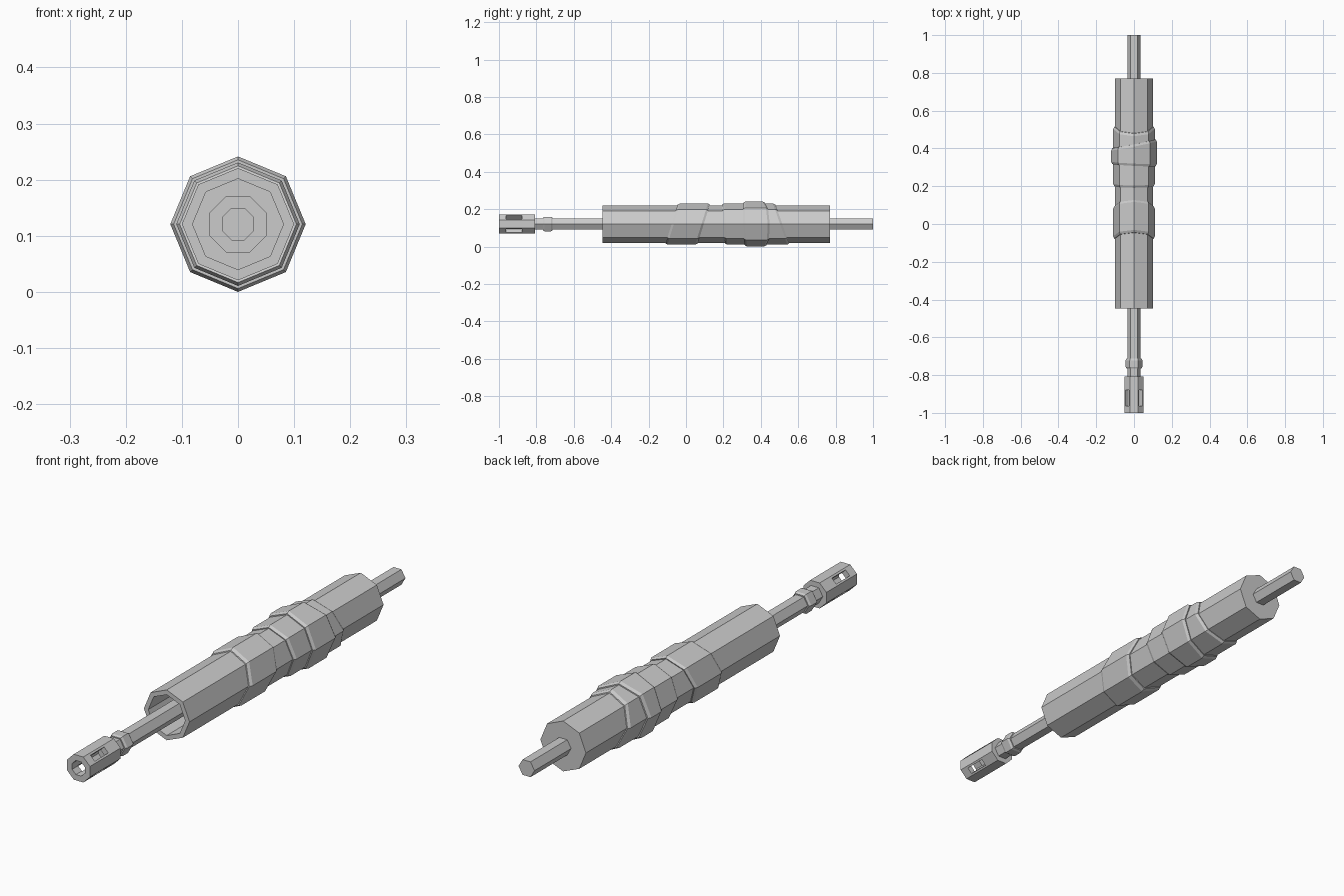
import bpy, bmesh
from math import cos, sin, pi, radians
from mathutils import Matrix

if "Cube" in bpy.data.objects:
    bpy.data.objects.remove(bpy.data.objects["Cube"])

ZC = 0.1207  # height of the central axis


def loft(name, sides, phase, rings):
    """Faceted lathe along y. Ring = (radius, y, slant in x, slant in z); both ends capped."""
    bm = bmesh.new()
    loops = []
    for r, y, kx, kz in rings:
        loop = []
        for i in range(sides):
            a = phase + 2 * pi * i / sides
            x, z = r * cos(a), r * sin(a)
            loop.append(bm.verts.new((x, y + kx * x + kz * z, z + ZC)))
        loops.append(loop)
    for a, b in zip(loops, loops[1:]):
        for i in range(sides):
            j = (i + 1) % sides
            bm.faces.new((a[i], a[j], b[j], b[i]))
    bm.faces.new(loops[0])
    bm.faces.new(loops[-1])
    bmesh.ops.recalc_face_normals(bm, faces=bm.faces)
    return add_object(name, bm)


def add_object(name, bm):
    mesh = bpy.data.meshes.new(name)
    bm.to_mesh(mesh)
    bm.free()
    ob = bpy.data.objects.new(name, mesh)
    bpy.context.collection.objects.link(ob)
    return ob


def straight(name, sides, phase, profile):
    return loft(name, sides, phase, [(r, y, 0, 0) for r, y in profile])


def band(name, r, base, start, end):
    """Wrap with chamfered rims; start and end are (y, slant x, slant z)."""
    def at(radius, edge, dy):
        return (radius, edge[0] + dy, edge[1], edge[2])
    c = 0.012
    return loft(name, 8, 0, [at(base, start, 0), at(r - 0.006, start, 0), at(r, start, c),
                             at(r, end, -c), at(r - 0.006, end, 0), at(base, end, 0)])


# Outer tube, open at the front and closed at the back
straight("outer_tube", 8, 0, [(0.081, -0.15), (0.081, -0.447), (0.1, -0.447), (0.1, 0.77)])

# Slanted wraps around the tube
band("front_wrap", 0.11, 0.096, (-0.077, 0, 0.31), (0.095, 0, 0.31))
band("rear_wrap", 0.11, 0.096, (0.2, 0, -0.08), (0.515, 0, -0.35))
band("top_wrap", 0.1207, 0.106, (0.311, -0.05, -0.03), (0.425, 0.2, -0.03))

# Hexagonal inner rod running the full length
straight("inner_rod", 6, 0, [(0.035, -0.82), (0.035, 1.0)])

# Collar on the rod
straight("rod_collar", 6, 0, [(0.034, -0.765), (0.04, -0.765), (0.045, -0.756),
                              (0.045, -0.722), (0.04, -0.713), (0.034, -0.713)])

# Muzzle tip with a bore
flat = 1 / cos(pi / 8)
tip = straight("muzzle_tip", 8, pi / 8, [(0.028 * flat, -0.835), (0.028 * flat, -1.0),
                                         (0.0505 * flat, -1.0), (0.0505 * flat, -0.808)])

# Four slots through the diagonal faces of the tip
for angle in (45, -45):
    bm = bmesh.new()
    bmesh.ops.create_cube(bm, size=1, matrix=Matrix.Translation((0, -0.92, ZC))
                          @ Matrix.Rotation(radians(angle), 4, 'Y')
                          @ Matrix.Diagonal((0.2, 0.085, 0.026, 1)))
    cutter = add_object("slot_cutter", bm)
    cutter.hide_render = True
    mod = tip.modifiers.new("slot", 'BOOLEAN')
    mod.object = cutter
    mod.operation = 'DIFFERENCE'
    mod.solver = 'EXACT'
    bpy.context.view_layer.objects.active = tip
    bpy.ops.object.modifier_apply(modifier=mod.name)
    bpy.data.objects.remove(cutter)
